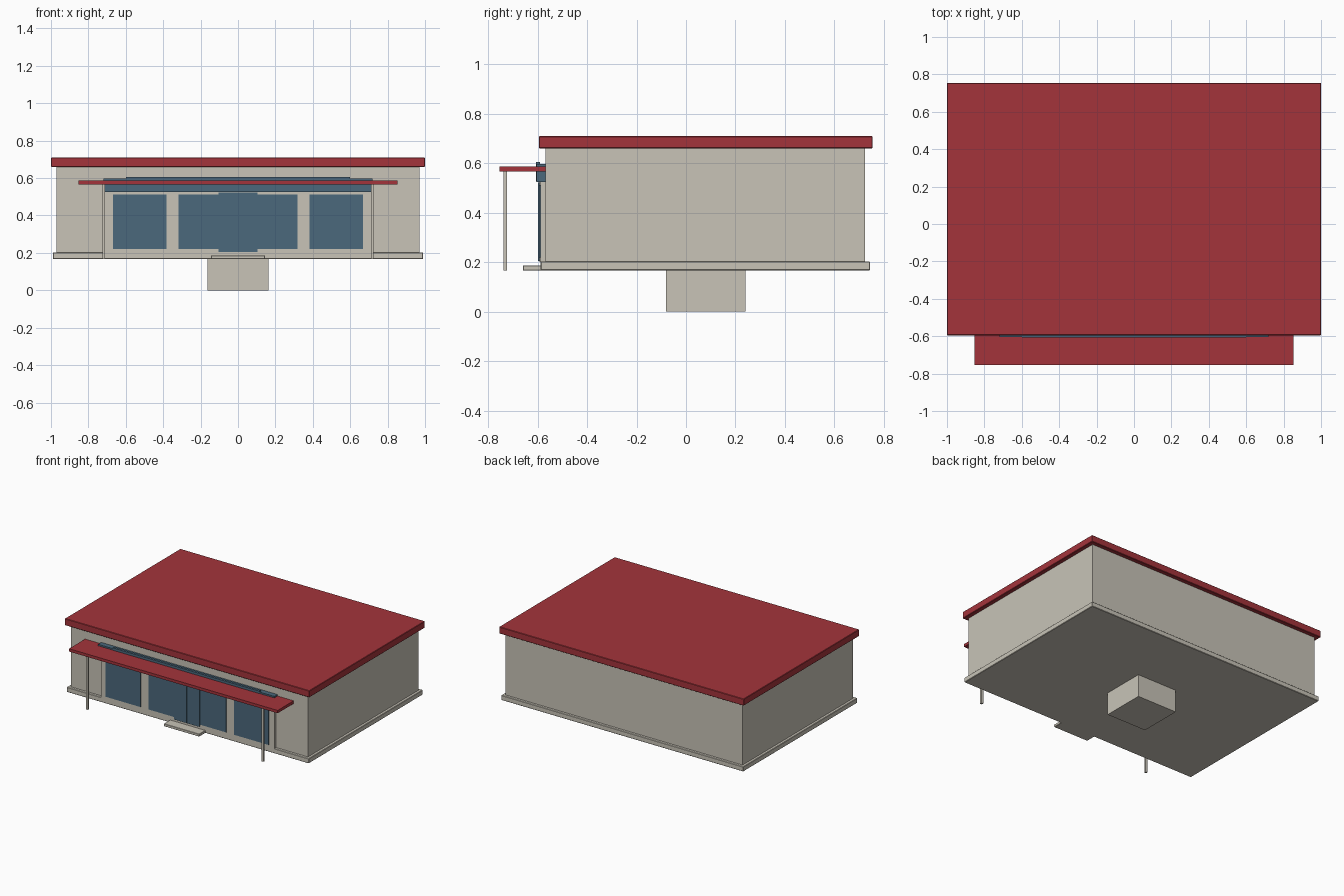
import bpy

old = bpy.data.objects.get("Cube")
if old:
    bpy.data.objects.remove(old, do_unlink=True)


def material(name, rgb):
    m = bpy.data.materials.new(name)
    m.use_nodes = True
    m.diffuse_color = (*rgb, 1)
    m.node_tree.nodes["Principled BSDF"].inputs["Base Color"].default_value = (*rgb, 1)
    return m


RED = material("roof red", (0.37, 0.034, 0.044))
BEIGE = material("wall beige", (0.58, 0.55, 0.475))
BLUE = material("glass blue", (0.07, 0.14, 0.2))


def box(name, mat, x, y, z, bevel=0):
    """Box from (low, high) ranges on each axis."""
    bpy.ops.mesh.primitive_cube_add(size=1, location=[sum(r) / 2 for r in (x, y, z)])
    ob = bpy.context.object
    ob.name = name
    ob.scale = [r[1] - r[0] for r in (x, y, z)]
    bpy.ops.object.transform_apply(location=False, rotation=False, scale=True)
    ob.data.materials.append(mat)
    if bevel:
        mod = ob.modifiers.new("soft edge", 'BEVEL')
        mod.width = bevel
        mod.segments = 1
    return ob


def wide(half):
    return (-half, half)


# Main volume
box("pedestal", BEIGE, wide(0.163), (-0.08, 0.24), (0, 0.17))
box("foundation", BEIGE, wide(0.99), (-0.588, 0.745), (0.167, 0.203), 0.003)
box("walls", BEIGE, wide(0.97), (-0.568, 0.725), (0.2, 0.665))
box("roof", RED, wide(1), (-0.595, 0.755), (0.66, 0.71), 0.003)

# Shop front: frame, sign band, door and windows
box("shopfront_frame", BEIGE, wide(0.71), (-0.588, -0.565), (0.2, 0.53))
box("sign_band", BLUE, wide(0.72), (-0.605, -0.567), (0.525, 0.598))
box("sign_band_top", BLUE, wide(0.6), (-0.607, -0.59), (0.527, 0.605))
box("center_window", BLUE, wide(0.318), (-0.594, -0.585), (0.22, 0.512))
box("door_surround", BEIGE, wide(0.115), (-0.592, -0.585), (0.2, 0.527))
for side, s in (("left", 1), ("right", -1)):
    box(side + "_window", BLUE, sorted((s * 0.383, s * 0.667)), (-0.594, -0.585), (0.22, 0.512))
    box(side + "_door", BLUE, sorted((s * 0.001, s * 0.104)), (-0.599, -0.585), (0.205, 0.523))
    box(side + "_post", BEIGE, sorted((s * 0.71, s * 0.725)), (-0.739, -0.724), (0.167, 0.567))

# Canopy and entrance step
box("canopy", RED, wide(0.853), (-0.755, -0.566), (0.566, 0.587))
box("entrance_step", BEIGE, wide(0.145), (-0.66, -0.58), (0.167, 0.186), 0.002)
